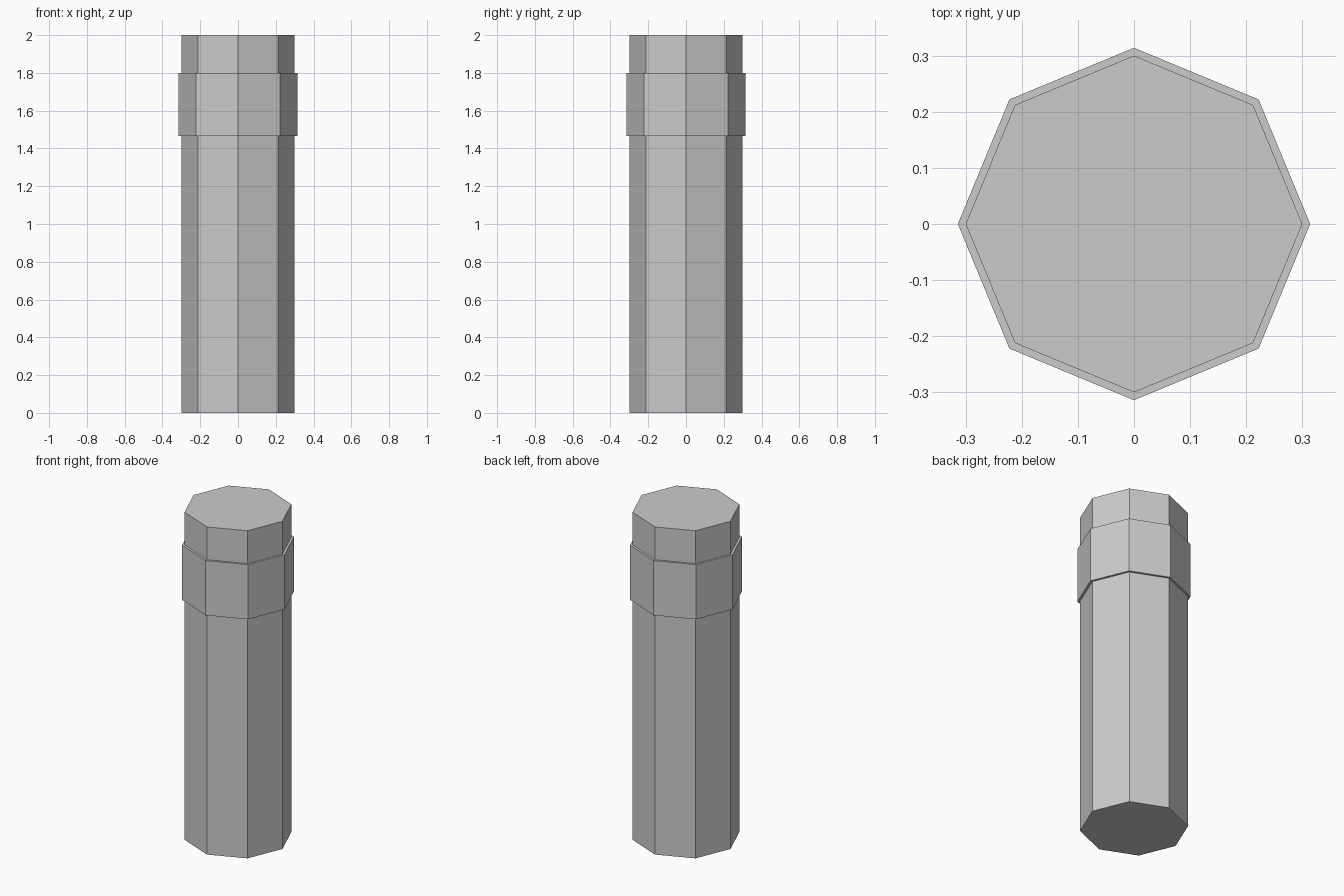
import bpy, bmesh
from math import cos, sin, pi

if "Cube" in bpy.data.objects:
    bpy.data.objects.remove(bpy.data.objects["Cube"])

SIDES = 8
SHAFT_R, COLLAR_R = 0.30, 0.314

# Outer profile as (radius, height): shaft, raised collar, top stub
profile = [(SHAFT_R, 0.0), (SHAFT_R, 1.466), (COLLAR_R, 1.466),
           (COLLAR_R, 1.80), (SHAFT_R, 1.80), (SHAFT_R, 2.0)]

bm = bmesh.new()
rings = [[bm.verts.new((r * cos(2 * pi * i / SIDES), r * sin(2 * pi * i / SIDES), z))
          for i in range(SIDES)] for r, z in profile]

# Side walls and collar ledges
for low, high in zip(rings, rings[1:]):
    for i in range(SIDES):
        j = (i + 1) % SIDES
        bm.faces.new((low[i], low[j], high[j], high[i]))

# End caps
bm.faces.new(rings[0][::-1])
bm.faces.new(rings[-1])
bmesh.ops.recalc_face_normals(bm, faces=bm.faces)

mesh = bpy.data.meshes.new("collared_post")
bm.to_mesh(mesh)
bm.free()
bpy.context.collection.objects.link(bpy.data.objects.new("collared_post", mesh))
